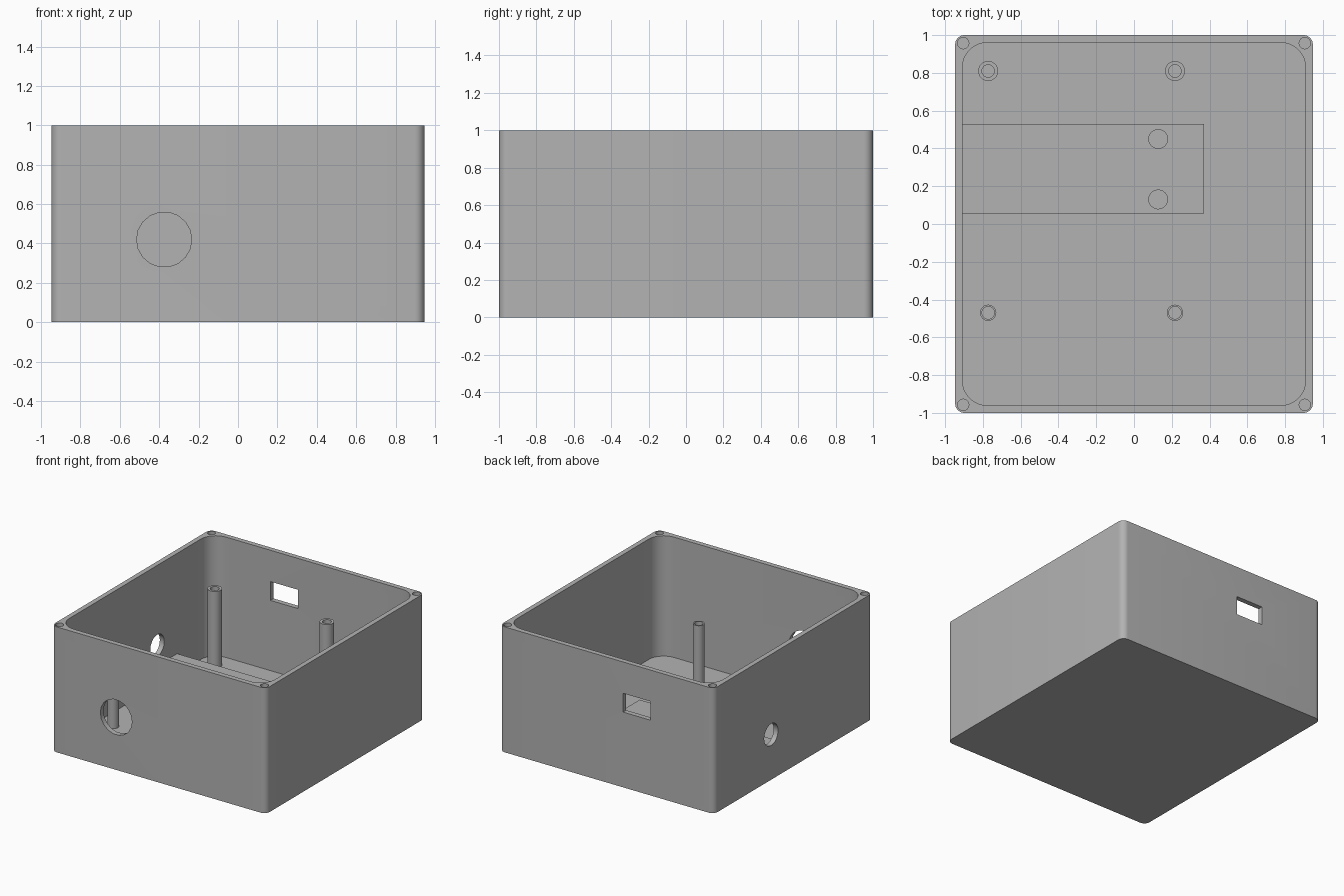
import bpy
import math

cube = bpy.data.objects.get("Cube")
if cube:
    bpy.data.objects.remove(cube, do_unlink=True)

grey = bpy.data.materials.new("plain_grey")
grey.use_nodes = True
colour = (0.45, 0.45, 0.45, 1)
grey.diffuse_color = colour
grey.node_tree.nodes["Principled BSDF"].inputs["Base Color"].default_value = colour

WALL_X, WALL_Y, HEIGHT, FLOOR = 0.947, 1.0, 1.0, 0.04


def prism(name, outline, z0, z1):
    """Extrude a closed outline from z0 to z1."""
    n = len(outline)
    verts = [(x, y, z) for z in (z0, z1) for x, y in outline]
    faces = [list(range(n))[::-1], list(range(n, 2 * n))]
    faces += [[i, (i + 1) % n, n + (i + 1) % n, n + i] for i in range(n)]
    mesh = bpy.data.meshes.new(name)
    mesh.from_pydata(verts, [], faces)
    mesh.materials.append(grey)
    ob = bpy.data.objects.new(name, mesh)
    bpy.context.collection.objects.link(ob)
    return ob


def circle(x, y, r, n=24):
    return [(x + r * math.cos(math.tau * i / n), y + r * math.sin(math.tau * i / n))
            for i in range(n)]


def rounded(hx, hy, r, steps=8):
    """Rectangle outline with rounded corners."""
    pts = []
    for k, (sx, sy) in enumerate([(1, 1), (-1, 1), (-1, -1), (1, -1)]):
        for i in range(steps + 1):
            a = math.pi / 2 * (k + i / steps)
            pts.append((sx * (hx - r) + r * math.cos(a), sy * (hy - r) + r * math.sin(a)))
    return pts


def rectangle(x0, x1, y0, y1):
    return [(x0, y0), (x1, y0), (x1, y1), (x0, y1)]


def cut(target, cutters):
    """Subtract the cutters, then remove them."""
    for c in cutters:
        c.hide_render = True
        mod = target.modifiers.new("cut", "BOOLEAN")
        mod.operation, mod.solver, mod.object = "DIFFERENCE", "EXACT", c
    bpy.context.view_layer.update()
    deps = bpy.context.evaluated_depsgraph_get()
    mesh = bpy.data.meshes.new_from_object(target.evaluated_get(deps))
    target.modifiers.clear()
    target.data = mesh
    for c in cutters:
        bpy.data.objects.remove(c, do_unlink=True)


# Open box with rounded corners
box = prism("enclosure", rounded(WALL_X, WALL_Y, 0.05), 0, HEIGHT)
cutters = [prism("cavity", rounded(0.908, 0.96, 0.13), FLOOR, HEIGHT + 0.1)]

# Lid screw holes in the rim corners
for sx in (-1, 1):
    for sy in (-1, 1):
        cutters.append(prism("lid_hole", circle(sx * 0.904, sy * 0.957, 0.03, 16),
                             0.7, HEIGHT + 0.1))

# Round opening in the front wall
front = prism("front_opening", circle(-0.375, 0.42, 0.14, 18), -0.1, 0.1)
front.rotation_euler = (math.pi / 2, 0, 0)
front.location.y = -WALL_Y
# Round opening in the side wall
side = prism("side_opening", circle(0.28, 0.36, 0.088, 18), -0.1, 0.1)
side.rotation_euler = (math.pi / 2, 0, math.pi / 2)
side.location.x = -WALL_X
# Rectangular port in the back wall
port = prism("back_port", rectangle(-0.385, -0.145, 0.9, 1.1), 0.6, 0.75)
cut(box, cutters + [front, side, port])
parts = [box]

# Raised platform with two sockets
platform = prism("platform", rectangle(-0.908, 0.37, 0.055, 0.53), FLOOR, 0.2)
cut(platform, [prism("socket", circle(0.128, y, 0.05), 0.06, 0.3) for y in (0.13, 0.45)])
parts.append(platform)

# Hollow standoffs, the back pair thicker
for y, r, row in ((0.81, 0.053, "back"), (-0.47, 0.043, "front")):
    for x, end in ((-0.772, "right"), (0.217, "left")):
        post = prism(f"{row}_{end}_standoff", circle(x, y, r), FLOOR - 0.01, 0.65)
        cut(post, [prism("bore", circle(x, y, 0.033), FLOOR + 0.01, 0.8)])
        parts.append(post)

# Smooth curved walls, sharp rims
bpy.ops.object.select_all(action="DESELECT")
for ob in parts:
    ob.select_set(True)
bpy.context.view_layer.objects.active = box
bpy.ops.object.shade_smooth_by_angle(angle=math.radians(30))
